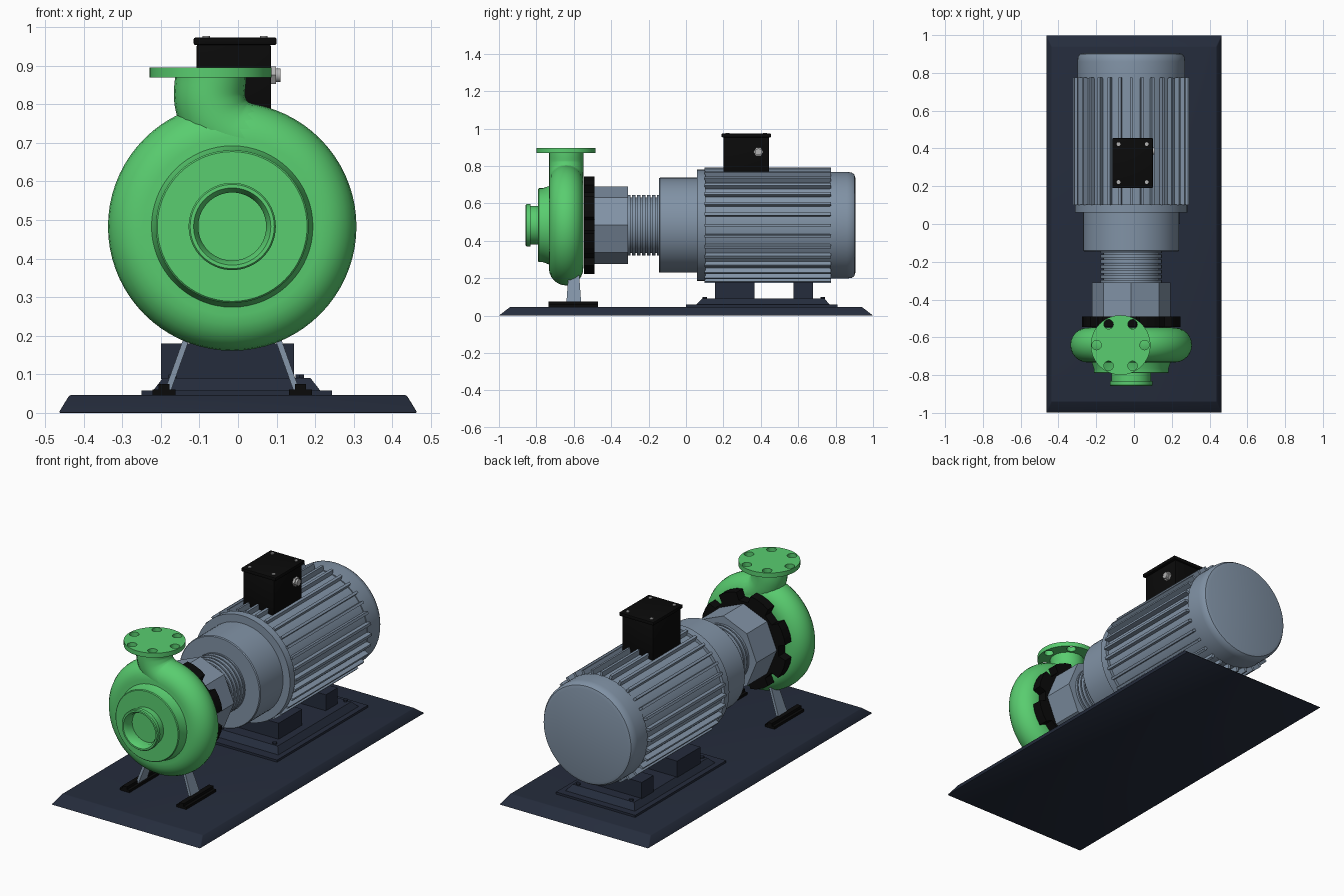
import bpy, bmesh
from math import sin, cos, pi, radians
from mathutils import Matrix, Vector

if "Cube" in bpy.data.objects:
    bpy.data.objects.remove(bpy.data.objects["Cube"])

CX, CZ = -0.015, 0.483          # shared shaft axis (runs along y)


def material(name, rgb):
    m = bpy.data.materials.new(name)
    m.diffuse_color = (*rgb, 1)
    m.use_nodes = True
    m.node_tree.nodes["Principled BSDF"].inputs["Base Color"].default_value = m.diffuse_color
    return m


GREEN = material("green_paint", (0.10, 0.61, 0.16))
STEEL = material("blue_grey", (0.22, 0.29, 0.38))
NAVY = material("navy", (0.018, 0.025, 0.045))
BLACK = material("black", (0.003, 0.003, 0.003))
METAL = material("bare_metal", (0.45, 0.45, 0.45))


def finish(name, bm, mat, smooth=True):
    bmesh.ops.remove_doubles(bm, verts=bm.verts, dist=1e-5)
    bmesh.ops.recalc_face_normals(bm, faces=bm.faces)
    me = bpy.data.meshes.new(name)
    bm.to_mesh(me)
    bm.free()
    ob = bpy.data.objects.new(name, me)
    bpy.context.collection.objects.link(ob)
    me.materials.append(mat)
    if smooth:
        activate(ob)
        bpy.ops.object.shade_smooth_by_angle(angle=radians(32))
    return ob


def activate(ob):
    bpy.ops.object.select_all(action='DESELECT')
    ob.select_set(True)
    bpy.context.view_layer.objects.active = ob


def lathe(name, profile, mat, n=64, smooth=True):
    """Revolve (radius, y) points around the shaft axis."""
    bm = bmesh.new()
    rings = [[bm.verts.new((CX + r * cos(2 * pi * i / n), y, CZ + r * sin(2 * pi * i / n)))
              for i in range(n)] for r, y in profile]
    for a, b in zip(rings, rings[1:]):
        for i in range(n):
            j = (i + 1) % n
            bm.faces.new((a[i], a[j], b[j], b[i]))
    return finish(name, bm, mat, smooth)


def box(name, x, y, z, mat, top=(0, 0), bevel=0):
    """Box from ranges; top = inset of the upper face in x and y."""
    bm = bmesh.new()
    bmesh.ops.create_cube(bm, size=1)
    for v in bm.verts:
        up = v.co.z > 0
        sx, sy = (1 if v.co.x > 0 else -1), (1 if v.co.y > 0 else -1)
        v.co = (x[sx > 0] - sx * top[0] * up, y[sy > 0] - sy * top[1] * up, z[up])
    if bevel:
        bmesh.ops.bevel(bm, geom=bm.edges[:], offset=bevel, segments=2, affect='EDGES', profile=0.5)
    return finish(name, bm, mat, bevel > 0)


def cylinder(name, centre, r, depth, mat, axis='Z', n=32):
    bm = bmesh.new()
    rot = Matrix.Rotation(pi / 2, 4, 'Y') if axis == 'X' else Matrix()
    bmesh.ops.create_cone(bm, cap_ends=True, segments=n, radius1=r, radius2=r, depth=depth,
                          matrix=Matrix.Translation(centre) @ rot)
    return finish(name, bm, mat)


# Base plate and motor plinth
box("base_plate", (-.465, .465), (-1, 1), (0, .046), NAVY, (.028, .06), .004)
box("plinth_lower", (-.25, .243), (0, .81), (.045, .058), NAVY)
box("plinth_upper", (-.22, .213), (.055, .77), (.058, .09), NAVY, (.025, .03))
for i, (y0, y1) in enumerate(((.155, .365), (.575, .68))):
    box(f"motor_foot_{i}", (-.2, .145), (y0, y1), (.088, .18), NAVY)
for i, (x, y) in enumerate((x, y) for x in (-.17, .16) for y in (.1, .73)):
    cylinder(f"plinth_bolt_{i}", (x, y, .093), .012, .014, NAVY, n=6)

# Motor body, drive end bell and rear cowl
lathe("motor_body", [(0, .06), (.297, .06), (.297, .103), (.28, .103), (.28, .78), (0, .78)], STEEL)
lathe("drive_end_bell", [(0, -.145), (.25, -.145), (.254, -.14), (.254, .065), (0, .065)], STEEL)
lathe("rear_cowl", [(0, .77), (.285, .77), (.285, .86), (.282, .885), (.272, .9), (.255, .905), (0, .905)], STEEL)

# Cooling fins
bm = bmesh.new()
for i in range(32):
    m = (Matrix.Translation((CX, .4375, CZ)) @ Matrix.Rotation(2 * pi * i / 32, 4, 'Y')
         @ Matrix.Translation((0, 0, .287)) @ Matrix.Diagonal((.014, .675, .042, 1)))
    bmesh.ops.create_cube(bm, size=1, matrix=m)
finish("cooling_fins", bm, STEEL, False)

# Terminal box with lid, screws and cable gland
box("terminal_box", (-.107, .085), (.2, .445), (.75, .955), BLACK, bevel=.004)
box("terminal_lid", (-.115, .1), (.19, .455), (.953, .973), BLACK, bevel=.005)
for i, (x, y) in enumerate((x, y) for x in (-.082, .067) for y in (.222, .423)):
    cylinder(f"lid_screw_{i}", (x, y, .974), .01, .006, METAL, n=16)
cylinder("cable_gland_nut", (.089, .387, .875), .026, .018, METAL, 'X', 6)
cylinder("cable_gland", (.097, .387, .875), .018, .025, METAL, 'X', 24)

# Ribbed coupling guard
ribs = [(0, -.32), (.162, -.32)]
for k in range(6):
    y = -.293 + k * .027
    ribs += [(.162, y - .004), (.148, y - .004), (.148, y + .004), (.162, y + .004)]
lathe("coupling_guard", ribs + [(.162, -.14), (0, -.14)], STEEL)

# Octagonal bearing bracket
lathe("bearing_bracket", [(0, -.5), (.208, -.5), (.208, -.31), (0, -.31)], STEEL, 8, False)

# Black clamp ring with lugs
bm = bmesh.new()
outline = []
for k in range(8):
    for da, r in ((-15, .222), (-13, .264), (-5, .266), (5, .266), (13, .264), (15, .222)):
        a = radians(45 * k + 22.5 + da)
        outline.append(bm.verts.new((CX + r * cos(a), -.545, CZ + r * sin(a))))
face = bm.faces.new(outline)
ext = bmesh.ops.extrude_face_region(bm, geom=[face])
bmesh.ops.translate(bm, vec=(0, .055, 0), verts=[v for v in ext['geom'] if isinstance(v, bmesh.types.BMVert)])
finish("clamp_ring", bm, BLACK, False)

# Volute casing: flat sides with a rounded rim
rim = [(.23 + .092 * sin(pi * k / 12), -.641 - .092 * cos(pi * k / 12)) for k in range(13)]
lathe("volute_casing", [(0, -.733)] + rim + [(0, -.549)], GREEN, 72)

# Front cover and suction nozzle with an open recess
lathe("front_cover", [(0, -.79), (.194, -.79), (.198, -.786), (.198, -.765), (.212, -.725), (0, -.725)], GREEN)
lathe("suction_nozzle", [(.104, -.78), (.104, -.832), (.113, -.832), (.113, -.852), (.109, -.857),
                         (.1, -.857), (.088, -.835), (.088, -.795), (0, -.795)], GREEN)

# Discharge pipe sweeping out of the volute
cu = bpy.data.curves.new("discharge_pipe", 'CURVE')
cu.dimensions = '3D'
cu.bevel_depth, cu.bevel_resolution, cu.use_fill_caps, cu.resolution_u = .092, 8, True, 10
path = [(-.071, .875), (-.071, .80), (-.035, .737), (.04, .702), (.115, .667), (.17, .61)]
sp = cu.splines.new('BEZIER')
sp.bezier_points.add(len(path) - 1)
for p, (x, z) in zip(sp.bezier_points, path):
    p.co = (x, -.641, z)
    p.handle_left_type = p.handle_right_type = 'AUTO'
pipe = bpy.data.objects.new("discharge_pipe", cu)
bpy.context.collection.objects.link(pipe)
cu.materials.append(GREEN)
activate(pipe)
bpy.ops.object.convert(target='MESH')
bpy.ops.object.shade_smooth_by_angle(angle=radians(40))

# Discharge flange with six bolt holes
flange = cylinder("discharge_flange", (-.071, -.641, .882), .158, .026, GREEN, n=64)
bm = bmesh.new()
for k in range(6):
    a = k * pi / 3
    bmesh.ops.create_cone(bm, cap_ends=True, segments=24, radius1=.025, radius2=.025, depth=.1,
                          matrix=Matrix.Translation((-.071 + .127 * cos(a), -.641 + .127 * sin(a), .882)))
cutter = finish("bolt_hole_cutter", bm, GREEN, False)
cutter.hide_render = True
mod = flange.modifiers.new("holes", 'BOOLEAN')
mod.operation, mod.object, mod.solver = 'DIFFERENCE', cutter, 'EXACT'
activate(flange)
bpy.ops.object.modifier_apply(modifier=mod.name)
bpy.data.objects.remove(cutter)

# Pump legs (tapered, splayed plates) and black feet
for side, s in (("left", -1), ("right", 1)):
    bm = bmesh.new()
    bmesh.ops.create_cube(bm, size=1)
    for v in bm.verts:
        up = v.co.z > 0
        half_y = .028 if up else .04
        v.co = (CX + s * (.105 if up else .166) + (.008 if v.co.x > 0 else -.008),
                -.6 + (half_y if v.co.y > 0 else -half_y), .23 if up else .06)
    finish(f"pump_leg_{side}", bm, STEEL, False)
    xc = CX + s * .177
    box(f"pump_foot_{side}", (xc - .03, xc + .03), (-.735, -.47), (.044, .06), BLACK)
    box(f"pump_foot_rail_{side}", (xc - .014, xc + .014), (-.735, -.47), (.058, .075), BLACK)
